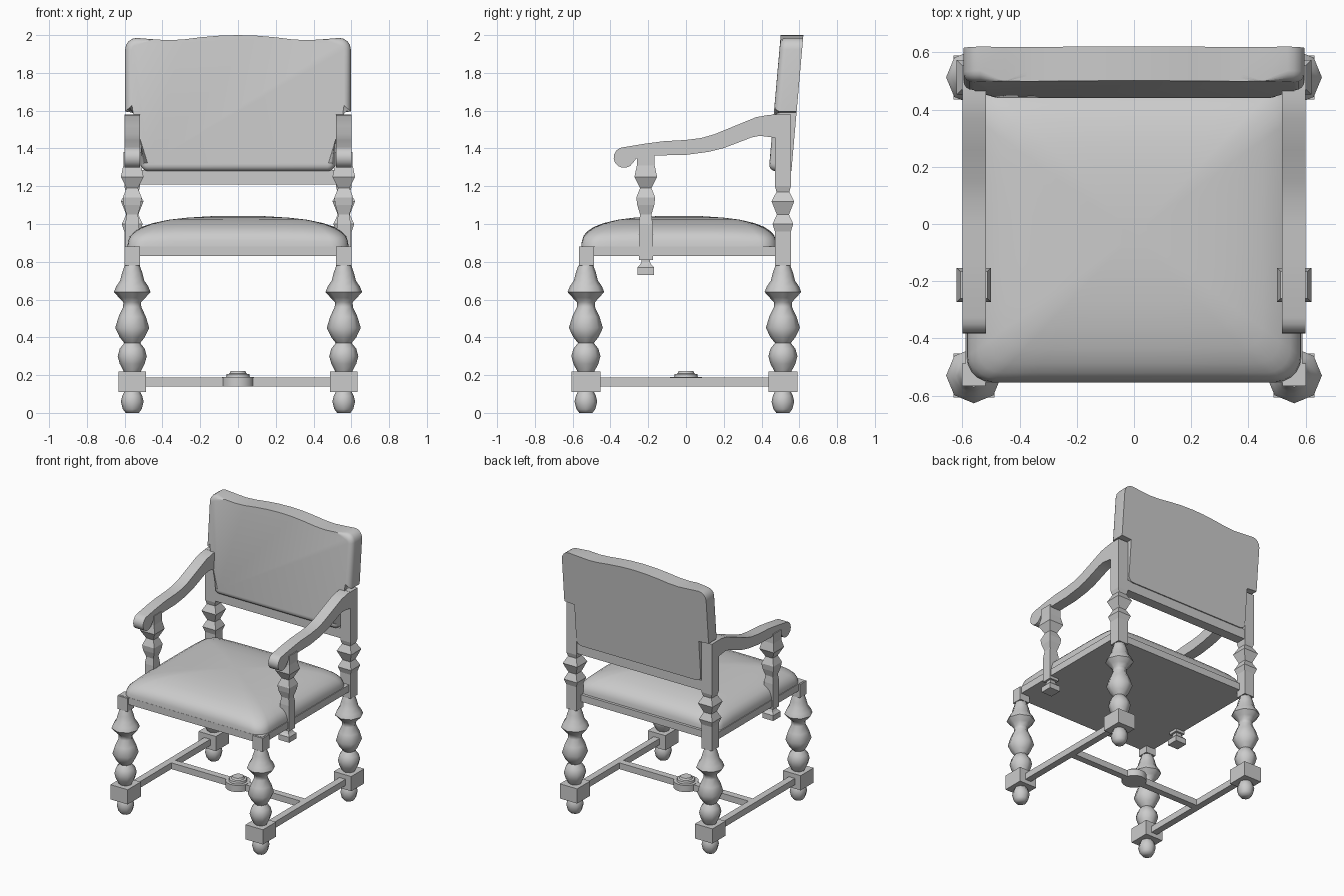
import bpy, bmesh, math

if "Cube" in bpy.data.objects:
    bpy.data.objects.remove(bpy.data.objects["Cube"])


def finish(name, bm, smooth=None):
    bmesh.ops.recalc_face_normals(bm, faces=bm.faces)
    me = bpy.data.meshes.new(name)
    bm.to_mesh(me)
    bm.free()
    ob = bpy.data.objects.new(name, me)
    bpy.context.collection.objects.link(ob)
    if smooth:
        bpy.ops.object.select_all(action='DESELECT')
        ob.select_set(True)
        bpy.context.view_layer.objects.active = ob
        bpy.ops.object.shade_smooth_by_angle(angle=math.radians(smooth))
    return ob


def box(name, x0, x1, y0, y1, z0, z1):
    bm = bmesh.new()
    bmesh.ops.create_cube(bm, size=1)
    for v in bm.verts:
        v.co = ((x0 + x1) / 2 + v.co.x * (x1 - x0),
                (y0 + y1) / 2 + v.co.y * (y1 - y0),
                (z0 + z1) / 2 + v.co.z * (z1 - z0))
    return finish(name, bm)


def bridge(bm, rings):
    for a, b in zip(rings, rings[1:]):
        for i in range(len(a)):
            j = (i + 1) % len(a)
            bm.faces.new((a[i], a[j], b[j], b[i]))
    bm.faces.new(rings[0])
    bm.faces.new(rings[-1])


def turned(name, x, y, profile, sides=8, smooth=None):
    """Stack (z, half width) sections; 4 sides gives a square section."""
    bm = bmesh.new()
    k, rot = (math.sqrt(2), math.pi / 4) if sides == 4 else (1, 0)
    rings = [[bm.verts.new((x + r * k * math.cos(rot + math.tau * i / sides),
                            y + r * k * math.sin(rot + math.tau * i / sides), z))
              for i in range(sides)] for z, r in profile]
    bridge(bm, rings)
    return finish(name, bm, smooth)


FOOT = [(0, .035), (.02, .05), (.06, .06), (.09, .053), (.11, .043)]
LEG = [(.22, .045), (.26, .066), (.30, .077), (.34, .066), (.37, .042), (.40, .066),
       (.45, .09), (.51, .072), (.56, .048), (.585, .047), (.61, .07), (.64, .097),
       (.67, .085), (.70, .064), (.74, .054), (.78, .04)]
SUPPORT = [(.81, .037), (1.0, .037), (1.05, .03), (1.10, .045), (1.14, .05),
           (1.19, .03), (1.25, .06), (1.31, .047), (1.38, .047)]
FINIAL = [(.73, .044), (.77, .044), (.785, .03), (.80, .022), (.84, .022)]
BACK_POST = [(.78, .042), (.96, .042), (1.0, .055), (1.05, .032), (1.12, .06),
             (1.17, .034), (1.20, .042), (1.58, .042)]
LX, FY, BY = .56, -.53, .513

# Arm side profile (y, z): top line, underside, scroll
ARM = [(.5, 1.58), (.44, 1.578), (.37, 1.565), (.26, 1.52), (.15, 1.475), (.08, 1.455),
       (0, 1.445), (-.12, 1.438), (-.22, 1.425)]
ARM += [(-.328 + .055 * math.cos(math.radians(a)), 1.352 + .055 * math.sin(math.radians(a)))
        for a in range(90, 331, 24)]
ARM += [(-.265, 1.345), (-.24, 1.358), (-.2, 1.362), (0, 1.366), (.12, 1.382), (.2, 1.402),
        (.3, 1.44), (.345, 1.458), (.39, 1.467), (.47, 1.457), (.5, 1.45)]

for s in (-1, 1):
    # Legs with feet and square blocks
    for pos, y in (("front", FY), ("back", BY)):
        turned(pos + "_foot", s * LX, y, FOOT, 8, 60)
        box(pos + "_leg_block", s * LX - .072, s * LX + .072, y - .077, y + .077, .11, .22)
        turned(pos + "_leg", s * LX, y, LEG, 8, 60)
    box("front_leg_top", s * LX - .041, s * LX + .041, FY - .037, FY + .042, .78, .88)
    # Square zigzag posts
    turned("back_post", s * LX, BY, BACK_POST, 4)
    turned("arm_support", s * LX, -.213, SUPPORT, 4)
    turned("arm_support_finial", s * LX, -.213, FINIAL, 4)
    # Arm
    bm = bmesh.new()
    bridge(bm, [[bm.verts.new((s * x, y, z)) for y, z in ARM] for x in (.518, .6)])
    finish("arm", bm, 35)
    # Side stretcher
    box("side_stretcher", s * LX - .025, s * LX + .025, FY, BY, .14, .187)

# Cross stretcher with turned boss
box("cross_stretcher", -LX, LX, -.025, .025, .14, .187)
turned("stretcher_boss", 0, 0, [(.14, .085), (.19, .085)], 16, 40)
turned("stretcher_knob", 0, 0, [(.185, .064), (.205, .06), (.208, .045), (.222, .038)], 16, 40)

# Seat frame and lower back rail
box("seat_frame", -.59, .59, -.555, .5, .83, .882)
box("back_rail", -.53, .53, .475, .55, 1.21, 1.285)


def rounded_rect(a, b, r, n=5, m=8):
    pts = []
    corners = [(a - r, b - r), (r - a, b - r), (r - a, r - b), (a - r, r - b)]
    for q, (cx, cy) in enumerate(corners):
        arc = [(cx + r * math.cos((q + i / n) * math.pi / 2),
                cy + r * math.sin((q + i / n) * math.pi / 2)) for i in range(n + 1)]
        nx, ny = corners[(q + 1) % 4]
        ang = (q + 1) * math.pi / 2
        ex, ey = nx + r * math.cos(ang), ny + r * math.sin(ang)
        lx, ly = arc[-1]
        pts += arc + [(lx + (ex - lx) * i / m, ly + (ey - ly) * i / m) for i in range(1, m)]
    return pts


# Domed seat cushion, drooping at the corners
bm = bmesh.new()
A, B = .585, .517
rings = []
for f, z in [(1, .88), (.995, .91), (.975, .94), (.935, .963), (.87, .985), (.77, 1.005),
             (.62, 1.023), (.45, 1.034), (.25, 1.041), (.08, 1.043)]:
    ring = []
    for x, y in rounded_rect(A, B, .09):
        u, v = x * f / A, y * f / B
        droop = 1 - .3 * (u * v) ** 4
        ring.append(bm.verts.new((x * f, y * f - .037, .88 + (z - .88) * droop)))
    rings.append(ring)
bridge(bm, rings)
finish("seat_cushion", bm, 50)


# Upholstered back panel: outline notched around the posts, padded front, leaning back
def corner(cx, cz, r, a0):
    return [(cx + r * math.cos(math.radians(a0 + t)), cz + r * math.sin(math.radians(a0 + t)))
            for t in (0, 22.5, 45, 67.5, 90)]


half = corner(.475, 1.32, .04, -90) + [(.515, 1.59), (.597, 1.595)] + corner(.537, 1.925, .06, 0)
half += [(.45, 1.978), (.37, 1.973), (.29, 1.977), (.2, 1.988), (.1, 1.997)]
outline = half + [(0, 2.0)] + [(-x, z) for x, z in reversed(half)]
bm = bmesh.new()
back = [bm.verts.new((x, .12, z)) for x, z in outline]
front = [bm.verts.new((x, 0, z)) for x, z in outline]
bridge(bm, [back, front])
edges = [e for e in bm.edges if all(v.co.y < .01 for v in e.verts)]
bmesh.ops.bevel(bm, geom=edges, offset=.036, segments=4, profile=.5, affect='EDGES')
for v in bm.verts:
    v.co.y += .438 + .088 * (v.co.z - 1.28)
finish("back_panel", bm, 40)
